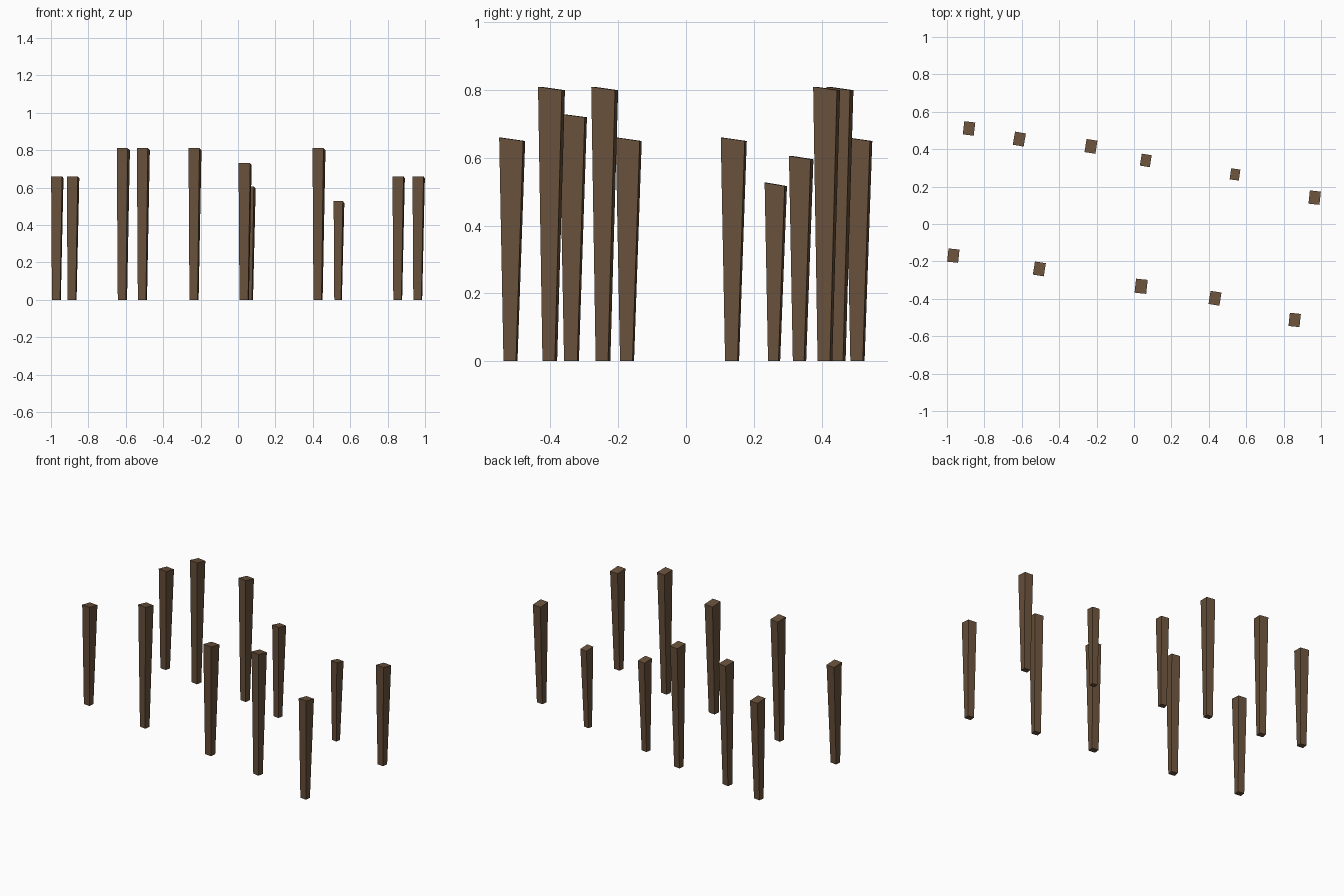
import bpy, bmesh, math

if "Cube" in bpy.data.objects:
    bpy.data.objects.remove(bpy.data.objects["Cube"])

wood = bpy.data.materials.new("brown wood")
wood.diffuse_color = (0.14, 0.082, 0.043, 1)
wood.use_nodes = True
wood.node_tree.nodes["Principled BSDF"].inputs["Base Color"].default_value = wood.diffuse_color
wood.roughness = 0.9

# Top width and depth of a standard post, foot ratios, and lean of the top
W, D = 0.059, 0.071
FOOT_W, FOOT_D = 0.74, 0.52
LEAN = 0.005


def make_post(name, x, y, height, scale, angle):
    """Tapered, slightly twisted post with a top sloping down to the back."""
    a = math.radians(-angle)
    bm = bmesh.new()
    bmesh.ops.create_cube(bm, size=1)
    for v in bm.verts:
        top = v.co.z > 0
        lx = v.co.x * W * scale * (1 if top else FOOT_W)
        ly = v.co.y * D * scale * (1 if top else FOOT_D)
        off = 0 if top else -LEAN
        z = (height - 0.005 - v.co.y * 0.01) if top else 0
        v.co = (x + off + lx * math.cos(a) - ly * math.sin(a),
                y + off + lx * math.sin(a) + ly * math.cos(a), z)
    mesh = bpy.data.meshes.new(name)
    bm.to_mesh(mesh)
    bm.free()
    mesh.materials.append(wood)
    bpy.context.collection.objects.link(bpy.data.objects.new(name, mesh))


# x, y of the top, front height, size, twist in degrees
back_row = [
    (-0.882, 0.511, 0.66, 1.0, 7),
    (-0.613, 0.454, 0.81, 1.0, 10),
    (-0.230, 0.415, 0.81, 1.0, 9),
    (0.063, 0.340, 0.606, 0.91, 9),
    (0.540, 0.265, 0.527, 0.84, 8),
    (0.966, 0.141, 0.66, 1.0, 6),
]
front_row = [
    (-0.966, -0.169, 0.66, 1.0, 6),
    (-0.506, -0.240, 0.81, 1.0, 9),
    (0.038, -0.333, 0.73, 1.06, 6),
    (0.433, -0.397, 0.81, 1.0, 9),
    (0.859, -0.513, 0.66, 1.0, 6),
]
for label, row in (("back_post", back_row), ("front_post", front_row)):
    for i, p in enumerate(row):
        make_post(f"{label}_{i + 1}", *p)
